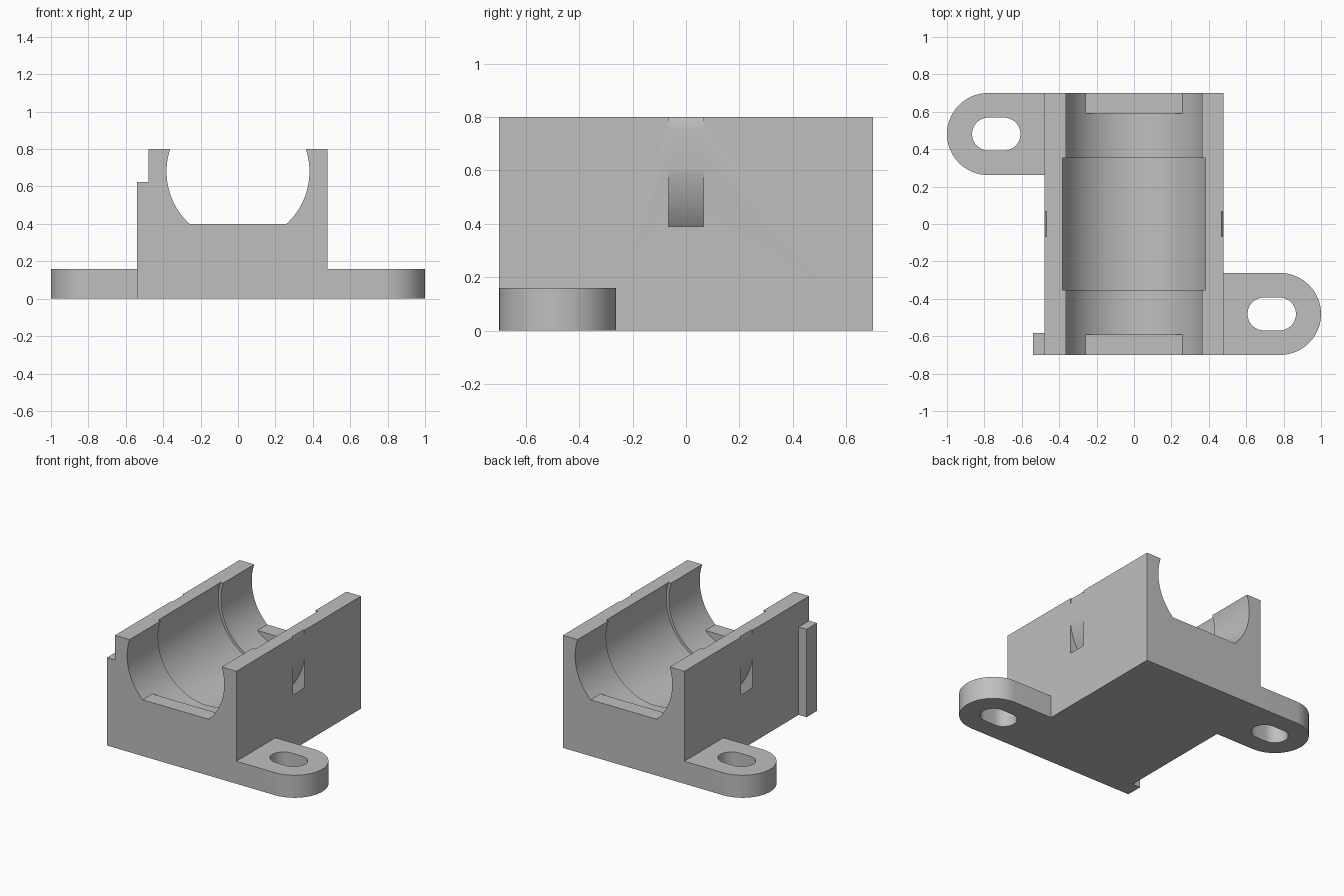
import bpy, bmesh, math
from mathutils import Vector

if "Cube" in bpy.data.objects:
    bpy.data.objects.remove(bpy.data.objects["Cube"])

gray = bpy.data.materials.new("plain gray")
gray.diffuse_color = (0.52, 0.52, 0.52, 1)
gray.use_nodes = True
gray.node_tree.nodes["Principled BSDF"].inputs["Base Color"].default_value = gray.diffuse_color

HALF_W, HALF_L, HEIGHT = 0.478, 0.70, 0.80   # main block
BORE_Z = 0.68                                # height of the bore axis


def prism(name, pts, axis, a, b):
    """Extrude a 2D outline from a to b along z (x, y points) or y (x, z points)."""
    bm = bmesh.new()
    place = (lambda p, t: (p[0], p[1], t)) if axis == 'z' else (lambda p, t: (p[0], t, p[1]))
    face = bm.faces.new([bm.verts.new(place(p, a)) for p in pts])
    step = Vector((0, 0, b - a)) if axis == 'z' else Vector((0, b - a, 0))
    ext = bmesh.ops.extrude_face_region(bm, geom=[face])
    bmesh.ops.translate(bm, vec=step, verts=[v for v in ext['geom'] if isinstance(v, bmesh.types.BMVert)])
    bmesh.ops.recalc_face_normals(bm, faces=bm.faces)
    me = bpy.data.meshes.new(name)
    bm.to_mesh(me)
    bm.free()
    me.materials.append(gray)
    ob = bpy.data.objects.new(name, me)
    bpy.context.collection.objects.link(ob)
    return ob


def box(name, x0, x1, y0, y1, z0, z1):
    return prism(name, [(x0, y0), (x1, y0), (x1, y1), (x0, y1)], 'z', z0, z1)


def arc(cx, cy, r, a0, a1, n):
    return [(cx + r * math.cos(math.radians(a0 + (a1 - a0) * i / n)),
             cy + r * math.sin(math.radians(a0 + (a1 - a0) * i / n))) for i in range(n + 1)]


def cylinder(name, r, half):
    return prism(name, arc(0, BORE_Z, r, 0, 360, 96)[:-1], 'y', -half, half)


def combine(target, tool, op):
    """Apply a boolean and remove the tool."""
    mod = target.modifiers.new(op, 'BOOLEAN')
    mod.operation, mod.object, mod.solver = op, tool, 'EXACT'
    bpy.ops.object.select_all(action='DESELECT')
    bpy.context.view_layer.objects.active = target
    target.select_set(True)
    bpy.ops.object.modifier_apply(modifier=mod.name)
    bpy.data.objects.remove(tool)


# main block with a stepped bore, open at the top
body = box("bearing_block", -HALF_W, HALF_W, -HALF_L, HALF_L, 0, HEIGHT)
combine(body, cylinder("bore_cutter", 0.382, 0.9), 'DIFFERENCE')
combine(body, cylinder("relief_cutter", 0.401, 0.352), 'DIFFERENCE')

# flat lips across both ends of the bore
for y0, y1 in ((-HALF_L, -0.59), (0.59, HALF_L)):
    combine(body, box("end_lip", -0.27, 0.27, y0, y1, 0.2, 0.4), 'UNION')

# curved strap channel running around the bore
strap = cylinder("strap_cutter", 0.559, 0.066)
combine(strap, cylinder("strap_core", 0.484, 0.2), 'DIFFERENCE')
combine(body, strap, 'DIFFERENCE')

# mounting ears with slotted holes, diagonally opposite
for s in (1, -1):
    outline = [(0.44, -0.70)] + arc(0.781, -0.481, 0.219, -90, 90, 32) + [(0.44, -0.262)]
    hole = arc(0.695, -0.481, 0.088, 90, 270, 20) + arc(0.778, -0.481, 0.088, -90, 90, 20)
    ear = prism("mounting_ear", [(s * x, s * y) for x, y in outline], 'z', 0, 0.16)
    combine(ear, prism("hole_cutter", [(s * x, s * y) for x, y in hole], 'z', -0.1, 0.3), 'DIFFERENCE')
    combine(body, ear, 'UNION')

# locating rib on the left side
combine(body, box("side_rib", -0.54, -0.45, -HALF_L, -0.583, 0, 0.625), 'UNION')

bpy.ops.object.select_all(action='DESELECT')
body.select_set(True)
bpy.context.view_layer.objects.active = body
bpy.ops.object.shade_smooth_by_angle(angle=math.radians(25))
